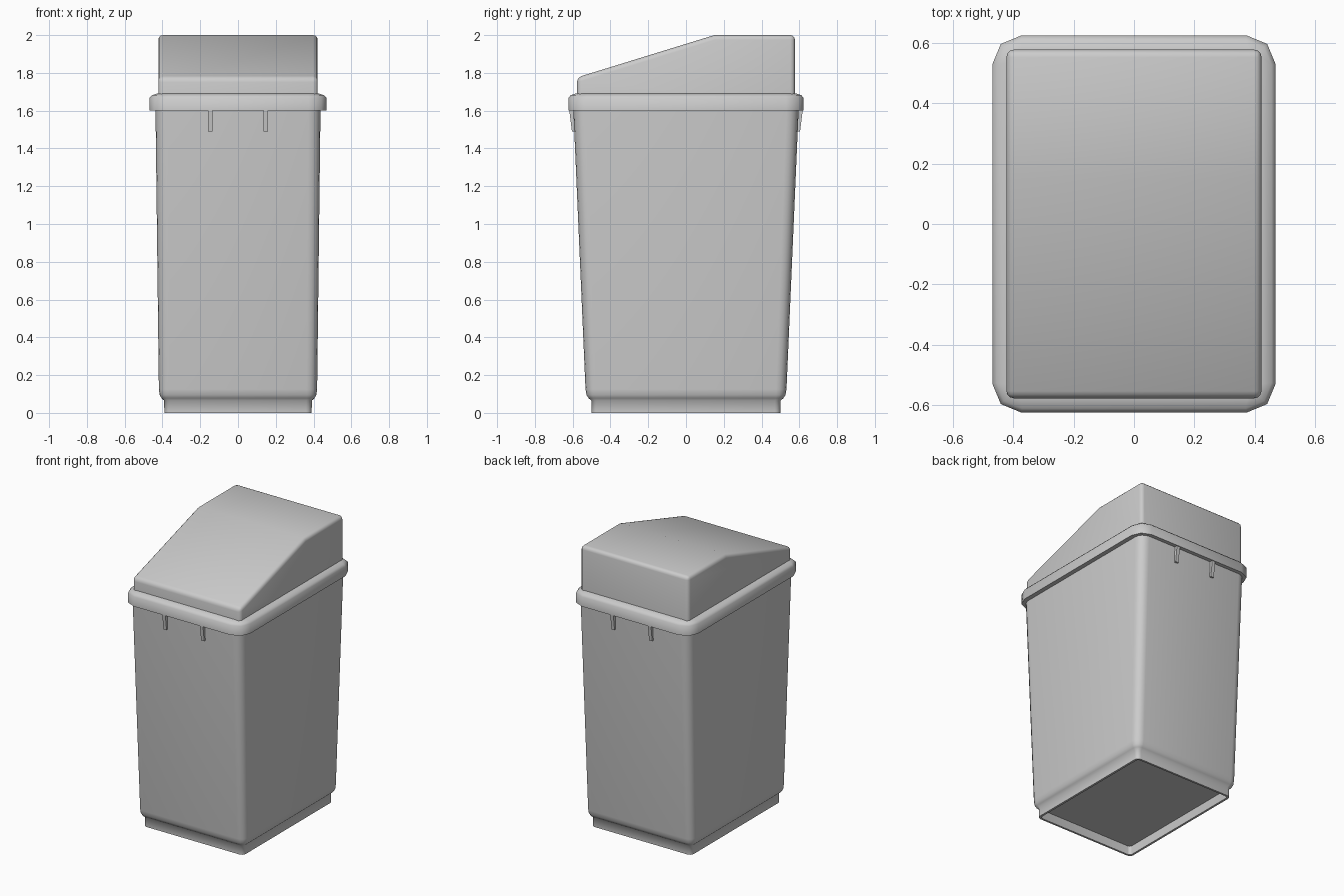
import bpy, bmesh, math
from mathutils import Vector

if "Cube" in bpy.data.objects:
    bpy.data.objects.remove(bpy.data.objects["Cube"])


def finish(name, bm, angle=40):
    bmesh.ops.recalc_face_normals(bm, faces=bm.faces)
    me = bpy.data.meshes.new(name)
    bm.to_mesh(me)
    bm.free()
    ob = bpy.data.objects.new(name, me)
    bpy.context.collection.objects.link(ob)
    bpy.ops.object.select_all(action='DESELECT')
    ob.select_set(True)
    bpy.context.view_layer.objects.active = ob
    bpy.ops.object.shade_smooth_by_angle(angle=math.radians(angle))
    return ob


def ring(bm, hx, hy, r, z, segs):
    # rounded rectangle, counter-clockwise
    verts = []
    for i, (sx, sy) in enumerate([(1, 1), (-1, 1), (-1, -1), (1, -1)]):
        for k in range(segs + 1):
            a = math.pi / 2 * (i + k / segs)
            verts.append(bm.verts.new((sx * (hx - r) + r * math.cos(a),
                                       sy * (hy - r) + r * math.sin(a), z)))
    return verts


def loft(name, rows, segs, closed=False, caps=True, angle=40):
    bm = bmesh.new()
    rings = [ring(bm, *row, segs) for row in rows]
    pairs = list(zip(rings, rings[1:]))
    if closed:
        pairs.append((rings[-1], rings[0]))
    n = len(rings[0])
    for a, b in pairs:
        for i in range(n):
            j = (i + 1) % n
            bm.faces.new((a[i], a[j], b[j], b[i]))
    if caps:
        bm.faces.new(rings[0])
        bm.faces.new(rings[-1])
    return finish(name, bm, angle)


# Tapered bin body with recessed floor and foot skirt
loft("bin_body", [
    (0.372, 0.483, 0.02, 0.06),
    (0.375, 0.486, 0.02, 0.0),
    (0.39, 0.50, 0.03, 0.0),
    (0.391, 0.501, 0.03, 0.065),
    (0.405, 0.516, 0.04, 0.078),
    (0.415, 0.527, 0.05, 0.095),
    (0.419, 0.532, 0.055, 0.125),
    (0.437, 0.597, 0.065, 1.62),
], 4, angle=50)

# Overhanging rim band around the lid
loft("lid_rim", [
    (0.425, 0.58, 0.06, 1.60),
    (0.468, 0.623, 0.093, 1.60),
    (0.468, 0.623, 0.093, 1.668),
    (0.455, 0.610, 0.085, 1.682),
    (0.425, 0.580, 0.05, 1.692),
    (0.40, 0.555, 0.04, 1.692),
], 2, closed=True, caps=False, angle=50)

# Sloped lid: side profile extruded across x, then rounded
profile = [(-0.577, 1.64), (-0.577, 1.776), (0.15, 2.0), (0.577, 2.0), (0.577, 1.64)]
bm = bmesh.new()
face = bm.faces.new([bm.verts.new((-0.422, y, z)) for y, z in profile])
ext = bmesh.ops.extrude_face_region(bm, geom=[face])
bmesh.ops.translate(bm, vec=Vector((0.844, 0, 0)),
                    verts=[v for v in ext["geom"] if isinstance(v, bmesh.types.BMVert)])
bmesh.ops.recalc_face_normals(bm, faces=bm.faces)
sharp = [e for e in bm.edges
         if e.calc_face_angle() > math.radians(30) and max(v.co.z for v in e.verts) > 1.7]
bmesh.ops.bevel(bm, geom=sharp, offset=0.025, segments=3, profile=0.5, affect='EDGES')
finish("sloped_lid", bm, 40)

# Small tapered clips below the rim, two at the front and two at the back
for side, sy in (("front", -1), ("back", 1)):
    for tag, x in (("left", -0.147), ("right", 0.147)):
        bm = bmesh.new()
        outline = [(0.575, 1.61), (0.619, 1.61), (0.604, 1.49), (0.575, 1.49)]
        face = bm.faces.new([bm.verts.new((x - 0.012, sy * y, z)) for y, z in outline])
        ext = bmesh.ops.extrude_face_region(bm, geom=[face])
        bmesh.ops.translate(bm, vec=Vector((0.024, 0, 0)),
                            verts=[v for v in ext["geom"] if isinstance(v, bmesh.types.BMVert)])
        finish(f"{side}_{tag}_clip", bm, 30)
